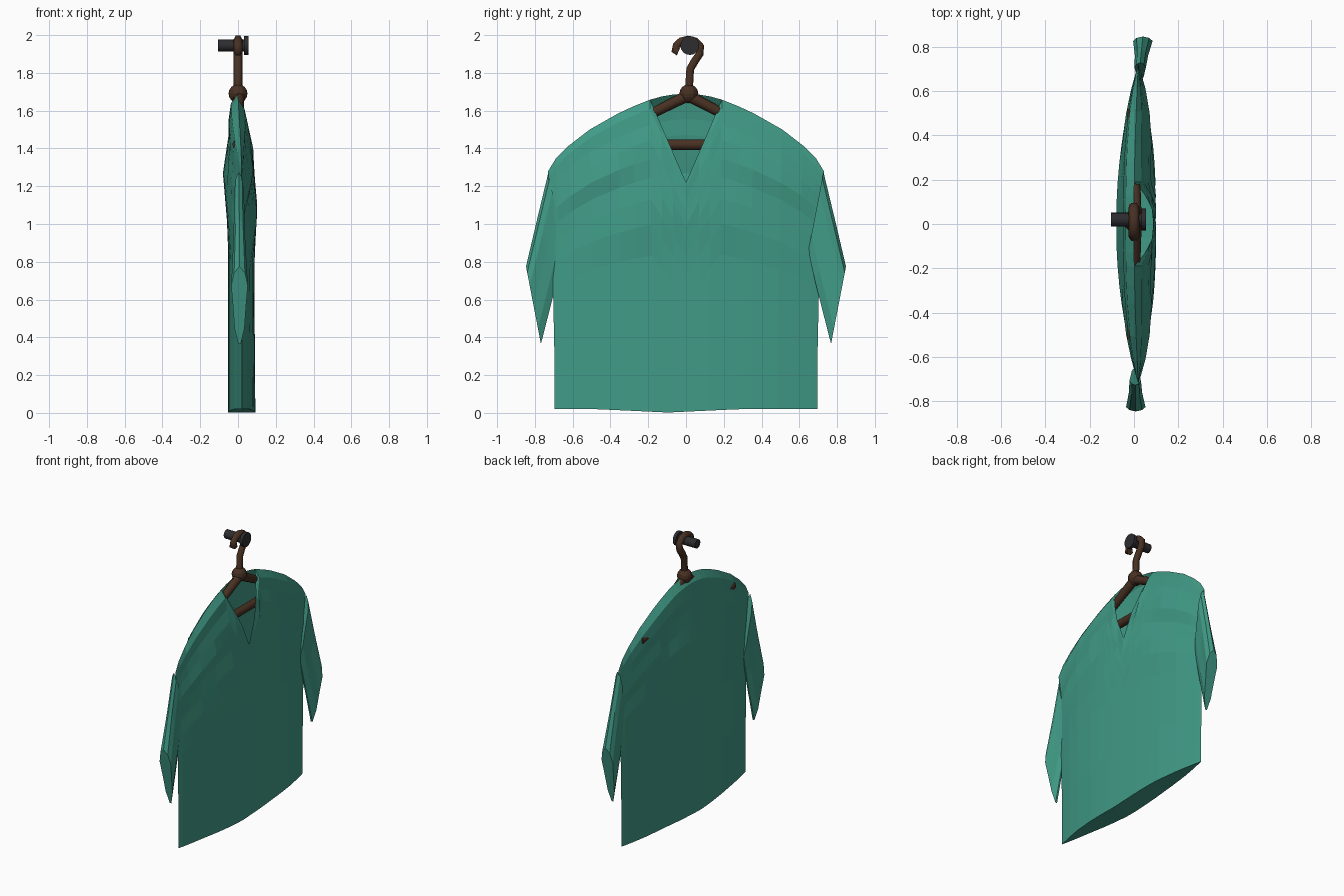
import bpy, bmesh, math
from mathutils import Vector

if "Cube" in bpy.data.objects:
    bpy.data.objects.remove(bpy.data.objects["Cube"])


def material(name, rgb):
    m = bpy.data.materials.new(name)
    m.diffuse_color = (*rgb, 1)
    m.use_nodes = True
    m.node_tree.nodes["Principled BSDF"].inputs["Base Color"].default_value = m.diffuse_color
    return m


GREEN = material("green cloth", (0.052, 0.325, 0.24))
WOOD = material("brown wood", (0.065, 0.03, 0.016))
DARK = material("dark metal", (0.026, 0.026, 0.03))


def finish(bm, name, mat):
    bmesh.ops.remove_doubles(bm, verts=bm.verts, dist=0.0005)
    bmesh.ops.recalc_face_normals(bm, faces=bm.faces)
    me = bpy.data.meshes.new(name)
    bm.to_mesh(me)
    bm.free()
    ob = bpy.data.objects.new(name, me)
    bpy.context.collection.objects.link(ob)
    me.materials.append(mat)
    return ob


def lerp(table, v):
    if v <= table[0][0]:
        return table[0][1]
    for (a, p), (b, q) in zip(table, table[1:]):
        if v <= b:
            return p + (q - p) * (v - a) / (b - a)
    return table[-1][1]


# Shirt body: front and back panels sharing the shoulder line and side seams
TOP = [(0, 1.69), (0.1, 1.683), (0.22, 1.65), (0.36, 1.585), (0.51, 1.5), (0.62, 1.415),
       (0.69, 1.345), (0.73, 1.28)]
# depth of each panel against distance below the shoulder line
FRONT = [(0, 0), (0.04, 0.032), (0.14, 0.045), (0.27, 0.08), (0.42, 0.08), (0.55, 0.1), (0.68, 0.1),
         (0.8, 0.085), (1.7, 0.092)]
BACK = [(0, 0), (0.04, -0.036), (0.14, -0.05), (0.22, -0.05), (0.42, -0.08), (0.75, -0.052), (1.7, -0.052)]
HALF = [0.07, 0.13, 0.19, 0.28, 0.36, 0.51, 0.62, 0.69, 0.73]
YS = [-y for y in reversed(HALF)] + [0] + HALF
ROWS = [0, 0.25, 0.5, 0.6, 0.68, 0.75, 0.81, 0.87, 0.92, 0.97, 1]


def panel(bm, table, neck):
    cols = []
    for y in YS:
        a = abs(y)
        top = lerp(TOP, a)
        head = 1.22 + a / 0.19 * (lerp(TOP, 0.19) - 1.22) if neck and a < 0.19 else top
        hem = 0.02 - 0.018 * max(0, 1 - abs(y + 0.1) / 0.4)
        seam = 0.02 * (a / 0.73) ** 2
        col = []
        for f in ROWS:
            z = hem + f * (head - hem)
            # the shoulders hang flatter than the body below
            bulge = 1 - (a / 0.73) ** (4 if top - z < 0.3 else 2.4)
            yy = y * (1 - 0.048 * max(0, 1 - f * f))
            col.append(bm.verts.new((seam + lerp(table, top - z) * bulge, yy, z)))
        cols.append(col)
    for c, d in zip(cols, cols[1:]):
        for i in range(len(ROWS) - 1):
            bm.faces.new((c[i], d[i], d[i + 1], c[i + 1]))
    return [c[0] for c in cols]


bm = bmesh.new()
front_hem = panel(bm, FRONT, True)
back_hem = panel(bm, BACK, False)
for i in range(1, len(YS) - 2):
    bm.faces.new((front_hem[i], front_hem[i + 1], back_hem[i + 1], back_hem[i]))
for i, j in ((0, 1), (-1, -2)):
    bm.faces.new((front_hem[i], front_hem[j], back_hem[j]))
finish(bm, "shirt_body", GREEN)

# Sleeves: flattened tubes flaring from armhole to cuff
# each ring: outer (y, z), inner (y, z), half width, share of the side x offset
RINGS = [((0.728, 1.275), (0.648, 0.86), 0.026, 0.7), ((0.787, 1.03), (0.685, 0.69), 0.03, 0.85),
         ((0.847, 0.775), (0.768, 0.365), 0.044, 1)]
LENS = [(0, 0), (0.08, 0.65), (0.25, 1), (0.5, 0.8), (0.8, 0.6), (1, 0.15)]


def sleeve(name, side, shift):
    bm = bmesh.new()
    rings = []
    for o, i, w, k in RINGS:
        path = LENS + [(t, -s) for t, s in reversed(LENS[1:])]
        rings.append([bm.verts.new((shift * k + s * w, side * (o[0] + t * (i[0] - o[0])),
                                    o[1] + t * (i[1] - o[1]))) for t, s in path])
    n = len(rings[0])
    for a, b in zip(rings, rings[1:]):
        for j in range(n):
            bm.faces.new((a[j], a[(j + 1) % n], b[(j + 1) % n], b[j]))
    bm.faces.new(rings[0])
    bm.faces.new(rings[-1])
    finish(bm, name, GREEN)


sleeve("left_sleeve", -1, 0.008)
sleeve("right_sleeve", 1, 0.04)


# Hanger and peg
def rod(name, p, q, r, mat, sides=12, tip=None):
    p, q = Vector(p), Vector(q)
    bpy.ops.mesh.primitive_cone_add(vertices=sides, radius1=r, radius2=r if tip is None else tip,
                                    depth=(q - p).length, location=(p + q) / 2)
    ob = bpy.context.object
    ob.rotation_euler = (q - p).to_track_quat('Z', 'Y').to_euler()
    ob.name = name
    ob.data.materials.append(mat)
    bpy.ops.object.shade_smooth_by_angle(angle=math.radians(40))


for side, label in ((-1, "left"), (1, "right")):
    rod(label + "_hanger_arm", (0.005, 0.01, 1.68), (-0.002, side * 0.51, 1.42), 0.03, WOOD, tip=0.02)
rod("hanger_crossbar", (-0.002, -0.52, 1.42), (-0.002, 0.52, 1.42), 0.028, WOOD)

bpy.ops.mesh.primitive_uv_sphere_add(segments=12, ring_count=8, radius=0.05, location=(0, 0.015, 1.69))
ball = bpy.context.object
ball.name = "hanger_ball"
ball.data.materials.append(WOOD)

HOOK = [(0.015, 1.7), (0.022, 1.82), (0.045, 1.86), (0.072, 1.9), (0.076, 1.94), (0.05, 1.967),
        (0.01, 1.976), (-0.025, 1.968), (-0.05, 1.945), (-0.058, 1.92), (-0.04, 1.912)]
cu = bpy.data.curves.new("hanger_hook", 'CURVE')
cu.dimensions = '3D'
cu.bevel_depth = 0.024
cu.bevel_resolution = 1
cu.use_fill_caps = True
sp = cu.splines.new('POLY')
sp.points.add(len(HOOK) - 1)
for pt, (y, z) in zip(sp.points, HOOK):
    pt.co = (0, y, z, 1)
cu.materials.append(WOOD)
bpy.context.collection.objects.link(bpy.data.objects.new("hanger_hook", cu))

rod("peg", (-0.105, 0.02, 1.945), (0.035, 0.02, 1.945), 0.031, DARK, 16)
rod("peg_head", (0.033, 0.02, 1.945), (0.055, 0.02, 1.945), 0.05, DARK, 16)
